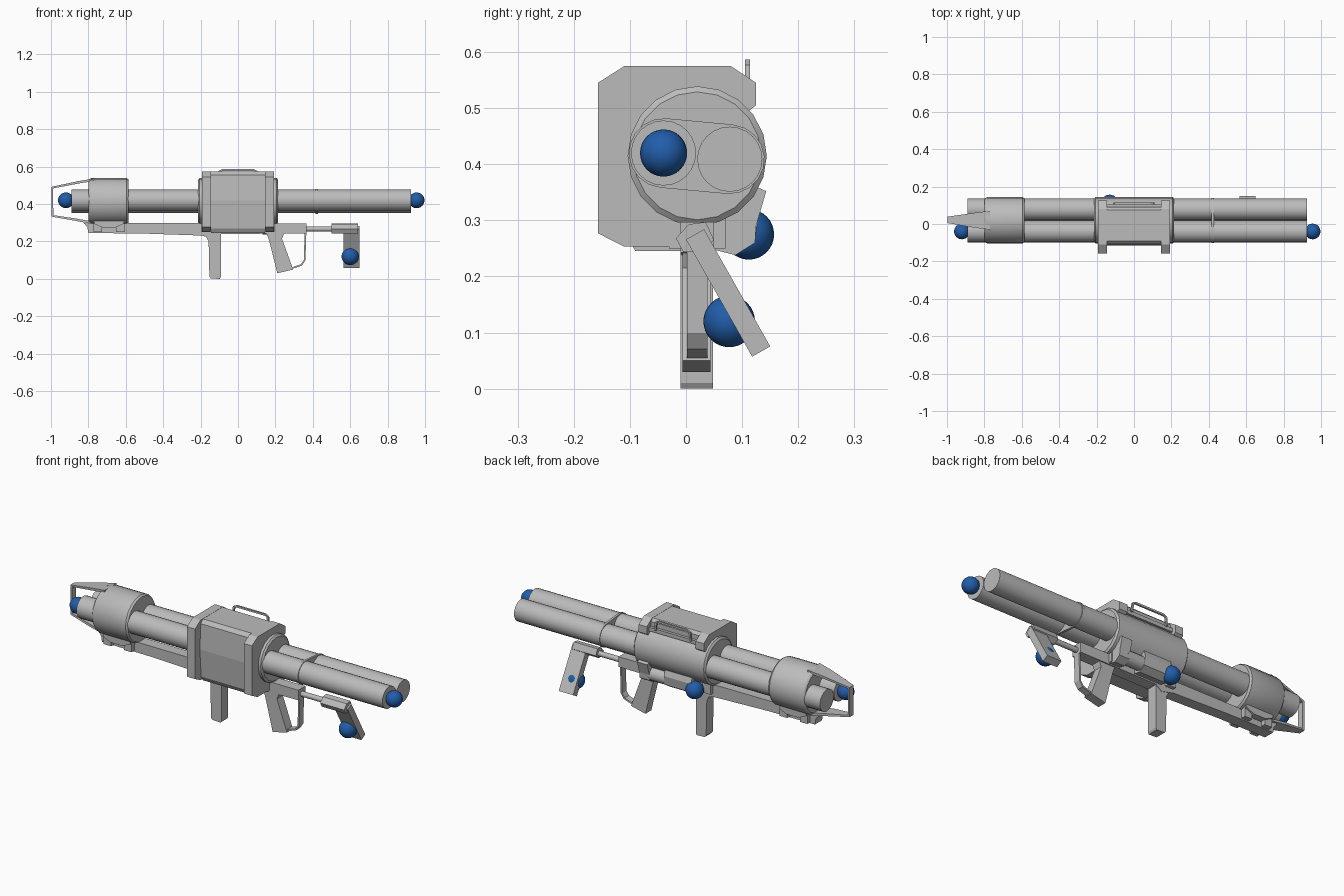
import bpy, bmesh, math
from mathutils import Vector

if "Cube" in bpy.data.objects:
    bpy.data.objects.remove(bpy.data.objects["Cube"])


def material(name, rgb):
    m = bpy.data.materials.new(name)
    m.diffuse_color = (*rgb, 1)
    m.use_nodes = True
    m.node_tree.nodes["Principled BSDF"].inputs["Base Color"].default_value = m.diffuse_color
    return m


GREY = material("grey metal", (0.5, 0.5, 0.5))
BLUE = material("blue marker", (0.015, 0.11, 0.4))


def finish(name, bm, mat=GREY, smooth=True):
    bmesh.ops.recalc_face_normals(bm, faces=bm.faces)
    me = bpy.data.meshes.new(name)
    bm.to_mesh(me)
    bm.free()
    me.materials.append(mat)
    ob = bpy.data.objects.new(name, me)
    bpy.context.collection.objects.link(ob)
    if smooth:
        bpy.ops.object.select_all(action='DESELECT')
        bpy.context.view_layer.objects.active = ob
        ob.select_set(True)
        bpy.ops.object.shade_smooth_by_angle(angle=math.radians(32))
    return ob


def loft(name, rings, smooth=False):
    """Skin a list of equal-length closed rings and cap both ends."""
    bm = bmesh.new()
    vs = [[bm.verts.new(p) for p in r] for r in rings]
    n = len(vs[0])
    for a, b in zip(vs, vs[1:]):
        for i in range(n):
            bm.faces.new((a[i], a[(i + 1) % n], b[(i + 1) % n], b[i]))
    bm.faces.new(vs[0])
    bm.faces.new(vs[-1])
    return finish(name, bm, smooth=smooth)


def extrude_x(name, yz, x0, x1):
    return loft(name, [[(x, y, z) for y, z in yz] for x in (x0, x1)])


def extrude_y(name, xz, y0, y1):
    return loft(name, [[(x, y, z) for x, z in xz] for y in (y0, y1)])


def lathe_x(name, y, z, stations, n=20):
    """Round part along x; stations are (x, radius)."""
    ring = [2 * math.pi * i / n for i in range(n)]
    return loft(name, [[(x, y + r * math.cos(t), z + r * math.sin(t)) for t in ring]
                       for x, r in stations], True)


def box(name, x, y, z):
    return extrude_x(name, [(y[0], z[0]), (y[1], z[0]), (y[1], z[1]), (y[0], z[1])], *x)


def ball(name, loc, r):
    bm = bmesh.new()
    bmesh.ops.create_uvsphere(bm, u_segments=24, v_segments=16, radius=r)
    bmesh.ops.translate(bm, verts=bm.verts, vec=loc)
    return finish(name, bm, BLUE)


def bar(name, path, widths, t):
    """Flat strip following an (x, z) path, with a y width at each point."""
    rings = []
    for i, (x, z) in enumerate(path):
        a, b = path[max(i - 1, 0)], path[min(i + 1, len(path) - 1)]
        d = Vector((b[0] - a[0], b[1] - a[1])).normalized()
        nx, nz = -d.y * t / 2, d.x * t / 2
        y, w = widths[i]
        rings.append([(x + s * nx, y + q * w / 2, z + s * nz)
                      for s, q in ((1, 1), (1, -1), (-1, -1), (-1, 1))])
    return loft(name, rings)


# Twin tubes and the thin strap around both
TUBES = ((-0.04, 0.42), (0.078, 0.409))
for i, (y, z) in enumerate(TUBES):
    lathe_x(f"tube_{i + 1}", y, z, [(-0.89, 0.058), (0.925, 0.058)], 24)
strap = []
for (y, z), start in zip(TUBES, (85, -95)):
    for k in range(10):
        t = math.radians(start + 20 * k)
        strap.append((y + 0.062 * math.cos(t), z + 0.062 * math.sin(t)))
loft("tube_strap", [[(x, y, z) for y, z in strap] for x in (0.415, 0.427)], True)

# Forward shroud and central sleeve
lathe_x("forward_shroud", 0.02, 0.415,
        [(-0.8, 0.112), (-0.795, 0.119), (-0.785, 0.124), (-0.595, 0.124), (-0.585, 0.117)])
lathe_x("central_sleeve", 0.02, 0.415,
        [(-0.213, 0.114), (-0.205, 0.124), (0.207, 0.124), (0.215, 0.114)])

# Housing: two end flanges with a recessed middle
FLANGE = [(-0.157, 0.545), (-0.11, 0.575), (0.08, 0.575), (0.125, 0.545), (0.125, 0.505),
          (0.105, 0.49), (0.02, 0.44), (0.01, 0.253), (-0.11, 0.253), (-0.157, 0.277)]
for side, x0, x1 in (("front", -0.193, -0.145), ("rear", 0.145, 0.193)):
    extrude_x(f"{side}_flange", FLANGE, x0, x1)
extrude_x("housing_middle", [(-0.108, 0.555), (-0.09, 0.574), (0.075, 0.574), (0.09, 0.56),
                             (0.09, 0.5), (0.02, 0.44), (0.02, 0.245), (-0.09, 0.245),
                             (-0.105, 0.27), (-0.116, 0.42)], -0.145, 0.145)

# Carry handle on the rear edge of the housing
bar("carry_handle", [(-0.105, 0.53), (-0.1, 0.575), (-0.085, 0.582), (0.085, 0.582),
                     (0.1, 0.575), (0.105, 0.53)], [(0.11, 0.009)] * 6, 0.01)
box("handle_rail", (-0.145, 0.145), (0.088, 0.105), (0.515, 0.535))

# Under rail with a sloped nose and a belly that deepens toward the foregrip
extrude_y("under_rail", [(-0.825, 0.3), (0.365, 0.297), (0.365, 0.243), (-0.09, 0.24),
                         (-0.125, 0.215), (-0.17, 0.225), (-0.2, 0.232), (-0.52, 0.243),
                         (-0.8, 0.245), (-0.805, 0.275)], -0.01, 0.05)
extrude_y("foregrip", [(-0.175, 0.235), (-0.157, 0.2), (-0.153, 0.012), (-0.145, 0.002),
                       (-0.098, 0), (-0.092, 0.01), (-0.092, 0.245)], -0.01, 0.048)

# Rear grip and its thin guard loop
extrude_y("rear_grip", [(0.15, 0.25), (0.165, 0.21), (0.21, 0.03), (0.295, 0.05),
                        (0.235, 0.215), (0.25, 0.25)], -0.006, 0.044)
bar("grip_guard", [(0.28, 0.055), (0.34, 0.075), (0.356, 0.1), (0.361, 0.25)],
    [(0.02, 0.036)] * 4, 0.009)

# Shroud clamp: saddle, plus two feet gripping the rail
extrude_y("clamp_saddle", [(-0.77, 0.36), (-0.61, 0.36), (-0.61, 0.295), (-0.655, 0.275),
                           (-0.725, 0.275), (-0.77, 0.295)], -0.045, 0.085)
for i, x in enumerate((-0.75, -0.63)):
    box(f"clamp_foot_{i + 1}", (x - 0.022, x + 0.022), (-0.035, 0.075), (0.25, 0.32))
for i, x in enumerate((-0.17, 0.17)):
    box(f"rail_mount_{i + 1}", (x - 0.024, x + 0.024), (-0.03, 0.07), (0.25, 0.31))

# Tapered front frame, running from the shroud to the nose
bar("front_frame", [(-0.77, 0.53), (-0.85, 0.517), (-0.993, 0.488), (-0.993, 0.337),
                    (-0.87, 0.317), (-0.75, 0.295)],
    [(0.02, 0.1), (0.02, 0.08), (0.022, 0.034), (0.022, 0.034), (0.02, 0.07), (0.02, 0.09)],
    0.013)

# Side pod under the sleeve
extrude_x("pod_bracket", [(0.05, 0.36), (0.125, 0.36), (0.143, 0.352), (0.125, 0.29),
                          (0.123, 0.26), (0.088, 0.238), (0.04, 0.25)], 0.13, 0.19)
extrude_x("pod_body", [(0.04, 0.34), (0.12, 0.34), (0.13, 0.31), (0.123, 0.262),
                       (0.088, 0.24), (0.04, 0.25)], -0.12, 0.04)
lathe_x("pod_tube", 0.09, 0.285, [(0.03, 0.036), (0.14, 0.036)])

# Folding stock: rod, hinge and slanted shoulder plate
lathe_x("stock_rod", 0.02, 0.267, [(0.36, 0.014), (0.58, 0.014)], 12)
extrude_x("stock_hinge", [(-0.018, 0.268), (0.005, 0.293), (0.035, 0.297), (0.05, 0.265),
                          (0.025, 0.244), (-0.005, 0.244)], 0.5, 0.642)
top, low = Vector((0.016, 0.275)), Vector((0.133, 0.068))
d = (low - top).normalized()
n = Vector((-d.y, d.x)) * 0.0185
extrude_x("shoulder_plate", [top + n, top - n, low - n + d * 0.002, low + n + d * 0.002],
          0.565, 0.65)

# Blue marker balls
ball("front_ball", (-0.92, -0.04, 0.42), 0.042)
ball("rear_ball", (0.955, -0.04, 0.42), 0.042)
ball("stock_ball", (0.6, 0.077, 0.12), 0.046)
ball("pod_ball", (-0.13, 0.112, 0.275), 0.045)
